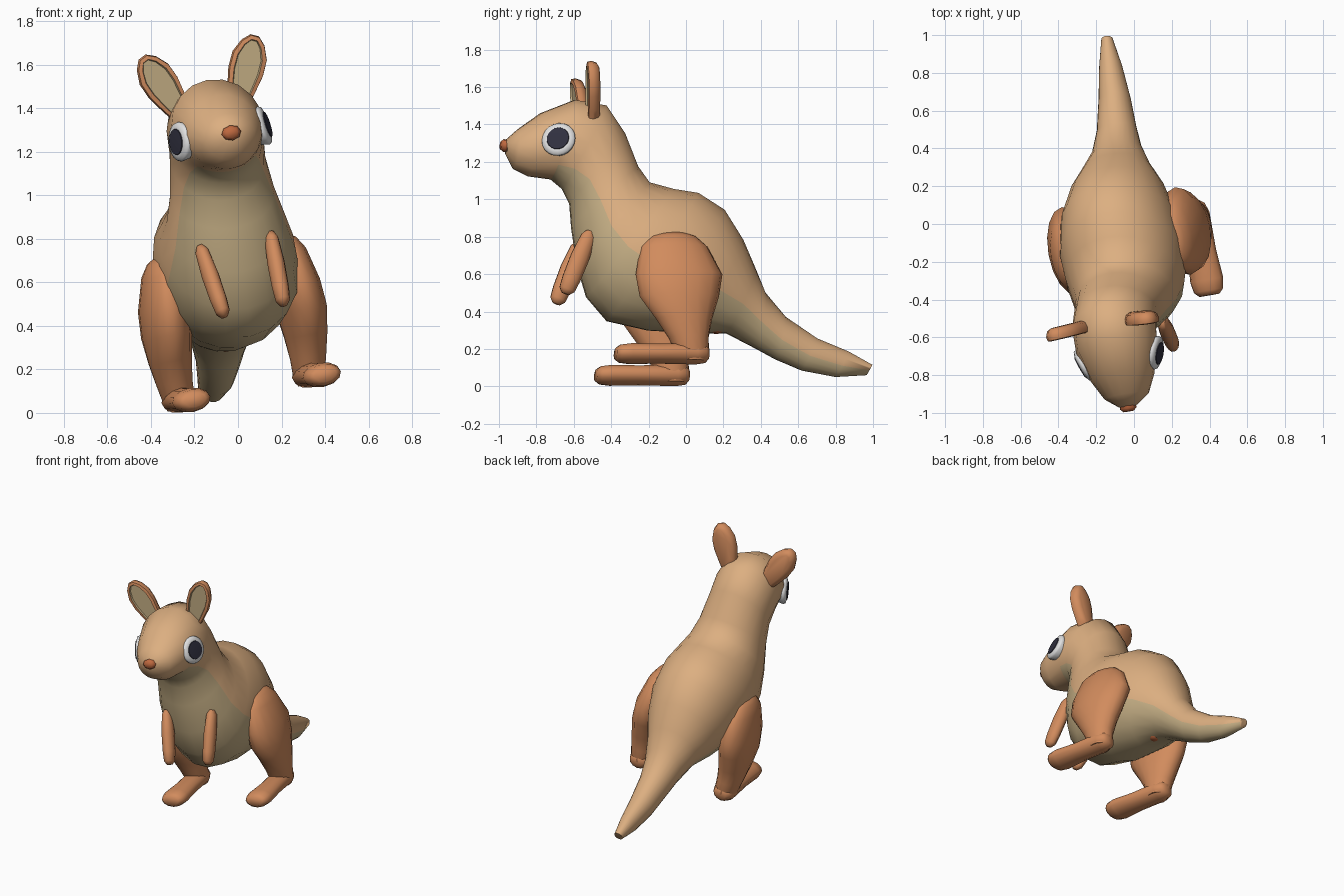
import bpy, bmesh, math
from mathutils import Matrix, Vector as V

if "Cube" in bpy.data.objects:
    bpy.data.objects.remove(bpy.data.objects["Cube"])

# The animal leans and turns slightly: (sideways, y, z) -> world
LEAN = Matrix(((0.967, -0.176, -0.193, 0.0465),
               (0.170, 1, 0, 0),
               (0.187, 0, 1, 0),
               (0, 0, 0, 1)))
X, Y, Z = V((1, 0, 0)), V((0, 1, 0)), V((0, 0, 1))


def material(name, col):
    m = bpy.data.materials.new(name)
    m.diffuse_color = (*col, 1)
    m.use_nodes = True
    m.node_tree.nodes["Principled BSDF"].inputs["Base Color"].default_value = m.diffuse_color
    return m


TAN = material("tan fur", (0.72, 0.43, 0.22))
CREAM = material("belly fur", (0.55, 0.42, 0.23))
RUST = material("rust limbs", (0.64, 0.26, 0.11))
NOSE = material("nose brown", (0.52, 0.14, 0.05))
WHITE = material("eye white", (0.75, 0.75, 0.75))
DARK = material("pupil dark", (0.03, 0.03, 0.05))


def ring(c, a, b, angles=16):
    """Ellipse of points around c with half axes a and b."""
    if isinstance(angles, int):
        angles = [2 * math.pi * i / angles for i in range(angles)]
    return [V(c) + a * math.cos(t) + b * math.sin(t) for t in angles]


def loft(name, rings, mats, side=1, rule=None, sharp=60):
    """Skin a row of rings, cap both ends, lean into place."""
    bm = bmesh.new()
    rows = [[bm.verts.new(p) for p in r] for r in rings]
    n = len(rows[0])
    for i in range(len(rows) - 1):
        for j in range(n):
            k = (j + 1) % n
            f = bm.faces.new((rows[i][j], rows[i][k], rows[i + 1][k], rows[i + 1][j]))
            f.material_index = rule(i, j) if rule else 0
    bm.faces.new(rows[0][::-1])
    cap = bm.faces.new(rows[-1])
    cap.material_index = rule(len(rows) - 1, 0) if rule else 0
    bm.transform(LEAN @ Matrix.Diagonal((side, 1, 1, 1)))
    bmesh.ops.recalc_face_normals(bm, faces=bm.faces)
    me = bpy.data.meshes.new(name)
    bm.to_mesh(me)
    bm.free()
    for m in mats:
        me.materials.append(m)
    ob = bpy.data.objects.new(name, me)
    bpy.context.collection.objects.link(ob)
    bpy.ops.object.select_all(action='DESELECT')
    ob.select_set(True)
    bpy.context.view_layer.objects.active = ob
    bpy.ops.object.shade_smooth_by_angle(angle=math.radians(sharp))
    return ob


# Head, body and tail: upper y z, lower y z, half width, belly edge angle
BODY = [(-.968, 1.315, -.958, 1.235, .05, 150), (-.90, 1.375, -.92, 1.165, .12, 150),
        (-.78, 1.46, -.84, 1.125, .17, 150), (-.60, 1.53, -.72, 1.11, .215, 140),
        (-.43, 1.50, -.66, 1.06, .222, 132), (-.33, 1.35, -.62, .98, .22, 120),
        (-.26, 1.17, -.61, .85, .24, 110), (-.20, 1.085, -.58, .65, .275, 106),
        (-.07, 1.05, -.53, .48, .31, 105), (.06, 1.03, -.42, .35, .33, 105),
        (.20, .94, -.20, .30, .31, 105), (.30, .78, .05, .285, .25, 105),
        (.37, .62, .22, .285, .18, 105), (.42, .50, .38, .20, .13, 105),
        (.53, .37, .48, .145, .105, 105), (.70, .255, .62, .085, .085, 105),
        (.87, .185, .80, .05, .06, 105), (.995, .115, .965, .06, .03, 105)]
rings = []
for uy, uz, ly, lz, w, edge in BODY:
    up, lo = V((0, uy, uz)), V((0, ly, lz))
    half = [edge * i / 7 for i in range(7)] + [edge + (180 - edge) * i / 4 for i in range(4)]
    ang = half + [180] + [360 - a for a in half[:0:-1]]
    rings.append(ring((up + lo) / 2, (up - lo) / 2, X * w, [math.radians(a) for a in ang]))
loft("body", rings, [TAN, CREAM], rule=lambda i, j: int(3 <= i < 17 and 7 <= j < 15), sharp=80)

# Nose
loft("nose", [ring((0, y, 1.287), X * r, Z * r * .75, 8)
              for y, r in ((-.945, .042), (-.975, .046), (-.992, .028))], [NOSE])

# Small nub under the tail root
loft("underside_nub", [ring((0, .165, z), X * r, Y * r, 8)
                       for z, r in ((.32, .03), (.30, .042), (.285, .025))], [NOSE])

for side, tag in ((1, "right"), (-1, "left")):
    # Thigh and shin: z, y, half depth, sideways, half thickness
    LEG = [(.765, -.12, .07, .285, .035), (.745, -.12, .125, .29, .06),
           (.69, -.115, .18, .295, .09), (.54, -.09, .232, .31, .115),
           (.42, -.09, .212, .32, .115), (.30, -.065, .15, .322, .10),
           (.20, -.04, .107, .318, .085), (.12, -.02, .09, .31, .075),
           (.075, -.015, .07, .31, .06)]
    loft(tag + "_leg", [ring((t, y, z), X * ht, Y * hy) for z, y, hy, t, ht in LEG],
         [RUST], side)

    # Foot: y, half width, half height
    FOOT = [(-.43, .055, .03), (-.405, .08, .048), (-.35, .09, .055), (-.2, .078, .053),
            (0, .078, .058), (.05, .06, .05), (.068, .035, .03)]
    loft(tag + "_foot", [ring((.31, y, .117), X * w, Z * h, 12) for y, w, h in FOOT],
         [RUST], side)

    # Arm
    top, tip = V((.165, -.55, .77)), V((.142, -.665, .48))
    d = (tip - top).normalized()
    b = d.cross(X).normalized()
    a = b.cross(d)
    ARM = [(-.03, .02), (0, .038), (.12, .048), (.24, .046), (.30, .04), (.325, .02)]
    loft(tag + "_arm", [ring(top + d * s, a * r * .85, b * r * 1.1, 10) for s, r in ARM],
         [RUST], side)

    # Ear: one outline, domed at the back, dished belly-coloured front
    base, tip = V((.125, -.525, 1.38)), V((.268, -.55, 1.685))
    up = (tip - base).normalized()
    wide = (X - Y * .05 - up * (X - Y * .05).dot(up)).normalized()
    front = wide.cross(up)
    if front.y > 0:
        front = -front
    length = (tip - base).length
    OUT = [(.0, .045), (.25, .066), (.5, .083), (.72, .082), (.9, .055), (1, .02)]
    shape = [(w, v * length) for v, w in OUT] + [(-w, v * length) for v, w in OUT[::-1]]

    def ear_ring(depth, k):
        mid = length * .52
        return [base + wide * (u * k) + up * (mid + (v - mid) * (1 - (1 - k) * .45))
                + front * depth for u, v in shape]
    loft(tag + "_ear", [ear_ring(-.04, .55), ear_ring(-.028, .85), ear_ring(0, 1),
                        ear_ring(.022, .95), ear_ring(.026, .72), ear_ring(.016, .66)],
         [RUST, CREAM], side, rule=lambda i, j: int(i >= 4), sharp=50)

    # Eye and pupil as shallow discs on the side of the head
    n = V((.93, -.33, .12)).normalized()
    a = n.cross(Z).normalized()
    b = n.cross(a)
    c = V((.198, -.715, 1.283))
    for part, mat, prof in (("_eye", WHITE, ((-.035, .08), (0, .09), (.012, .085), (.02, .062))),
                            ("_pupil", DARK, ((.017, .061), (.024, .058), (.026, .03)))):
        loft(tag + part, [ring(c + n * h, a * r, b * r, 20) for h, r in prof], [mat], side)
